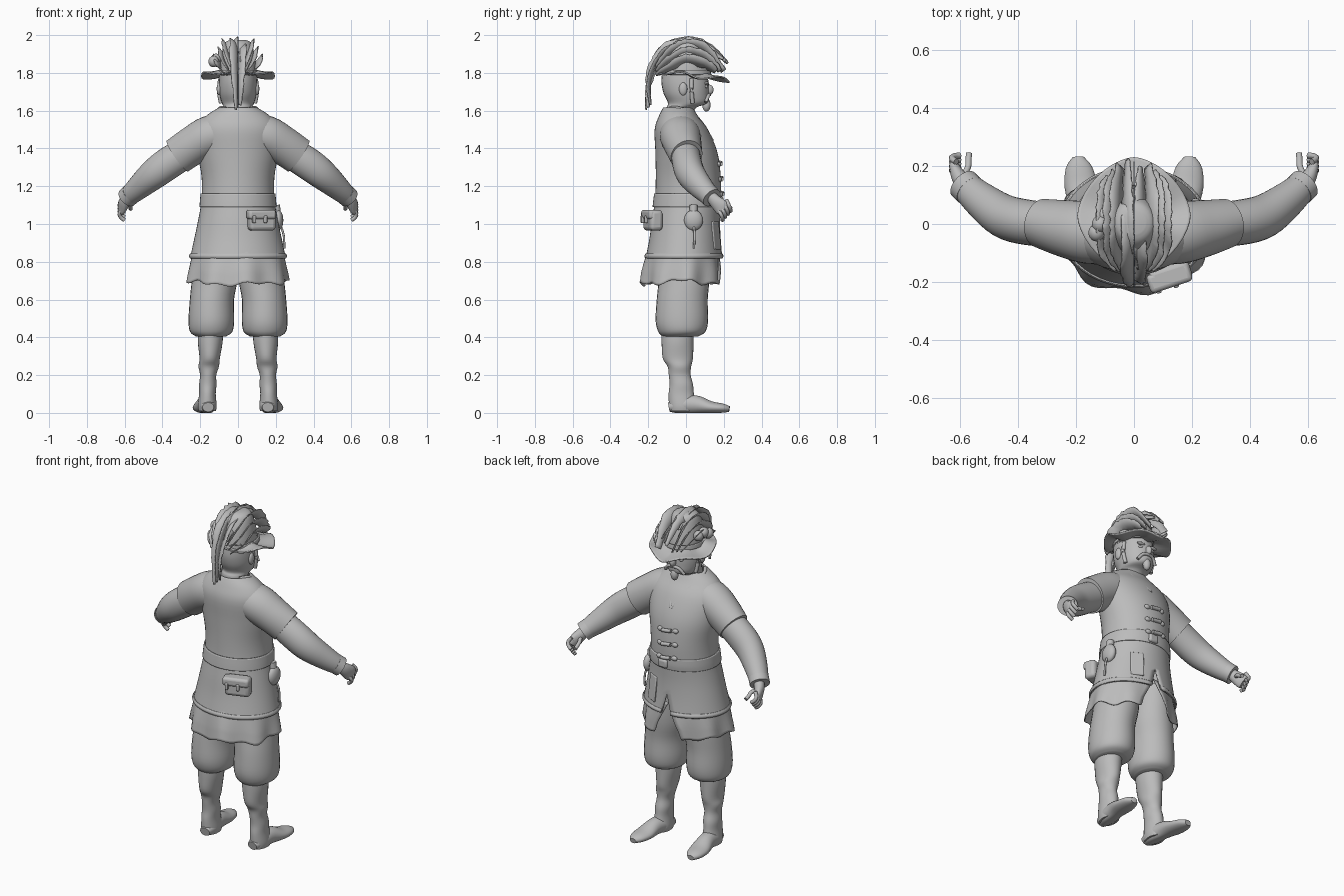
import bpy, bmesh, math, random
from mathutils import Vector

random.seed(4)
if "Cube" in bpy.data.objects:
    bpy.data.objects.remove(bpy.data.objects["Cube"])

GREY = (0.5, 0.5, 0.5, 1)
grey = bpy.data.materials.new("plain grey")
grey.use_nodes = True
grey.diffuse_color = GREY
grey.node_tree.nodes["Principled BSDF"].inputs["Base Color"].default_value = GREY
UP = Vector((0, 0, 1))


def finish(obj, name, angle=50, thick=0):
    obj.name = name
    obj.data.materials.append(grey)
    bpy.ops.object.select_all(action="DESELECT")
    obj.select_set(True)
    bpy.context.view_layer.objects.active = obj
    bpy.ops.object.shade_smooth_by_angle(angle=math.radians(angle))
    if thick:
        mod = obj.modifiers.new("thickness", "SOLIDIFY")
        mod.thickness = thick
        mod.offset = 0
    return obj


def spline(points, steps):
    """Smooth curve through tuples of any length."""
    pts = [points[0]] + list(points) + [points[-1]]
    out = []
    for k in range(1, len(pts) - 2):
        for s in range(steps):
            t = s / steps
            out.append([b + 0.5 * t * (c - a + t * (2 * a - 5 * b + 4 * c - d + t * (3 * (b - c) + d - a)))
                        for a, b, c, d in zip(*pts[k - 1:k + 3])])
    return out + [list(points[-1])]


def mesh_object(name, bm, **kw):
    bmesh.ops.remove_doubles(bm, verts=bm.verts, dist=0.0002)
    bmesh.ops.recalc_face_normals(bm, faces=bm.faces)
    mesh = bpy.data.meshes.new(name)
    bm.to_mesh(mesh)
    bm.free()
    obj = bpy.data.objects.new(name, mesh)
    bpy.context.collection.objects.link(obj)
    return finish(obj, name, **kw)


def loft(name, rings, seg=28, steps=4, along=False, caps=True, gap=None, bend=None, power=1, **kw):
    """Skin elliptical rings (x, y, z, rx, ry), level or square to their path."""
    rings = spline(rings, steps)
    bm = bmesh.new()
    rows = []
    for i, (x, y, z, rx, ry) in enumerate(rings):
        side, other = Vector((1, 0, 0)), Vector((0, 1, 0))
        if along:
            t = Vector(rings[min(i + 1, len(rings) - 1)][:3]) - Vector(rings[max(i - 1, 0)][:3])
            side = t.cross(UP).normalized()
            other = side.cross(t).normalized()
        g = gap(z) if gap else 0
        row = []
        for j in range(seg + 1):
            a = math.pi / 2 + g + j / seg * (2 * math.pi - 2 * g)
            c, s = math.cos(a), math.sin(a)
            c, s = (math.copysign(abs(v) ** power, v) for v in (c, s))
            p = Vector((x, y, z)) + side * rx * c + other * ry * s
            if bend:
                p = bend(p, a)
            row.append(bm.verts.new(p))
        rows.append(row)
    for r0, r1 in zip(rows, rows[1:]):
        for j in range(seg):
            bm.faces.new((r0[j], r0[j + 1], r1[j + 1], r1[j]))
    if caps:
        for row in (rows[0], rows[-1]):
            bm.faces.new(row[:-1])
    return mesh_object(name, bm, **kw)


def tube(name, points, radius, seg=10):
    return loft(name, [(*p, radius, radius) for p in points], seg=seg, along=True)


def ball(name, loc, scale, rot=(0, 0, 0)):
    bpy.ops.mesh.primitive_uv_sphere_add(segments=20, ring_count=12, location=loc, rotation=rot)
    bpy.context.object.scale = scale
    return finish(bpy.context.object, name)


def box(name, loc, size, rot=(0, 0, 0), bevel=0.012):
    bpy.ops.mesh.primitive_cube_add(size=1, location=loc, rotation=rot)
    obj = bpy.context.object
    obj.scale = size
    bpy.ops.object.transform_apply(location=False, rotation=False)
    mod = obj.modifiers.new("rounding", "BEVEL")
    mod.width, mod.segments = bevel, 3
    return finish(obj, name)


def feather(name, path, width, twist):
    """Ragged flat vane along a path, turned about its quill by twist."""
    pts = [Vector(p) for p in spline(path, 6)]
    bm = bmesh.new()
    rows = []
    for i, p in enumerate(pts):
        u = i / (len(pts) - 1)
        t = (pts[min(i + 1, len(pts) - 1)] - pts[max(i - 1, 0)]).normalized()
        across = Vector((1, 0, 0))
        w = across * math.sin(twist) + t.cross(across).normalized() * math.cos(twist)
        half = width * (0.2 + math.sin(math.pi * min(1, 0.12 + u * 0.85))) * random.uniform(0.7, 1)
        rows.append([bm.verts.new(p + w * half * k) for k in (-1, 0, 1)])
    for r0, r1 in zip(rows, rows[1:]):
        for j in range(2):
            bm.faces.new((r0[j], r0[j + 1], r1[j + 1], r1[j]))
    return mesh_object(name, bm, thick=0.005)


# Tunic with a split front, hem trim, belt and ragged undershirt
def tunic_gap(z):
    return max(0, 0.94 - z) * 1.1


loft("tunic", [(0, -.01, .82, .25, .2), (0, -.005, .92, .228, .185), (0, 0, 1.02, .207, .176),
               (0, .01, 1.13, .189, .17), (0, .012, 1.25, .189, .168), (0, .002, 1.38, .21, .16),
               (0, -.025, 1.5, .215, .137), (0, -.04, 1.57, .165, .1), (0, -.042, 1.615, .095, .075)],
     seg=48, caps=False, gap=tunic_gap, thick=.008)
loft("hem_trim", [(0, -.01, .82, .252, .202), (0, -.01, .83, .256, .206), (0, -.01, .842, .25, .2)],
     seg=48, caps=False, gap=tunic_gap, thick=.008)
loft("belt", [(0, .005, 1.09, .2, .178), (0, .008, 1.12, .198, .178), (0, .01, 1.16, .194, .175)],
     seg=48, caps=False, thick=.008)
loft("undershirt", [(0, -.015, .88, .232, .18), (0, -.02, .78, .25, .2), (0, -.025, .7, .264, .21)],
     seg=60, caps=False, gap=lambda z: max(0, .88 - z) * 2, thick=.005,
     bend=lambda p, a: p + Vector((math.cos(a), math.sin(a), math.sin(a * 3) * 1.2))
     * .012 * math.sin(a * 8) * (.88 - p.z) / .18 - UP * (.02 * abs(math.sin(a)) * (p.z < .72)))

# Front toggles, neckline and hanging flap
for n, z in enumerate((1.16, 1.24, 1.32)):
    y = .186 - n * .005
    for s in (-1, 1):
        ball(f"toggle_knot_{n}", (s * .05, y - .004, z - s * .004), (.018, .012, .014))
        box(f"toggle_loop_{n}", (s * .03, y - .002, z - s * .002), (.045, .014, .012), bevel=.005)
    tube(f"toggle_peg_{n}", [(-.03, y + .008, z + .004), (.03, y + .008, z - .004)], .011)
box("belt_knot", (.02, .187, 1.12), (.06, .025, .05))
for s in (-1, 1):
    tube("collar_edge", [(s * .07, -.085, 1.615), (s * .098, -.03, 1.61), (s * .075, .045, 1.565),
                         (s * .04, .095, 1.51), (0, .138, 1.44)], .01)
box("front_flap", (.11, .158, .94), (.075, .014, .15), rot=(.1, 0, -.5))

# Back pouch with flap and studs, side purse with strap
box("back_pouch", (.125, -.175, 1.02), (.145, .07, .11), rot=(0, 0, .32), bevel=.02)
box("pouch_flap", (.122, -.186, 1.05), (.152, .066, .05), rot=(0, 0, .32), bevel=.015)
for x in (.085, .145):
    box("pouch_stud", (x, -.23 + (x - .085) * .33, 1.025), (.018, .018, .04), rot=(0, 0, .32), bevel=.005)
ball("side_purse", (.212, .04, 1.02), (.028, .05, .055))
tube("purse_neck", [(.205, .04, 1.06), (.2, .04, 1.1)], .022)
tube("purse_strap", [(.222, .04, 1.0), (.242, .045, .94), (.245, .042, .87)], .006, seg=8)

# Arms, hands, legs and feet, one set on each side
for s, side in ((1, "left"), (-1, "right")):
    def m(points):
        return [(s * p[0], *p[1:]) for p in points]

    loft(f"sleeve_{side}", m([(.05, -.035, 1.485, .1, .1), (.15, -.03, 1.465, .108, .108),
                              (.24, -.015, 1.415, .098, .103), (.32, .003, 1.36, .085, .1)]), along=True)
    loft(f"forearm_{side}", m([(.26, -.005, 1.39, .075, .082), (.37, .006, 1.32, .078, .086),
                               (.45, .028, 1.26, .075, .08), (.53, .085, 1.19, .062, .064),
                               (.585, .135, 1.14, .05, .05)]), along=True)
    loft(f"cuff_{side}", m([(.565, .115, 1.16, .056, .055), (.588, .137, 1.138, .056, .054)]), along=True)
    loft(f"palm_{side}", m([(.575, .13, 1.15, .03, .03), (.598, .155, 1.12, .028, .036),
                            (.614, .185, 1.09, .02, .042), (.618, .2, 1.072, .015, .036)]), seg=16, along=True)
    for f in range(4):
        y, z = .172 + f * .014, 1.058 + f * .016
        tube(f"finger_{f}_{side}", m([(.612, y, z + .02), (.627, y + .012, z - .005),
                                      (.618, y + .02, z - .025), (.6, y + .022, z - .038)]), .0105)
    tube(f"thumb_{side}", m([(.59, .16, 1.115), (.572, .195, 1.105), (.57, .22, 1.09), (.568, .243, 1.08)]), .011)

    loft(f"breeches_{side}", m([(.11, -.01, .9, .105, .14), (.122, -.01, .72, .12, .135),
                                (.138, -.02, .6, .117, .135), (.141, -.022, .49, .121, .139),
                                (.142, -.022, .43, .112, .125), (.143, -.03, .405, .08, .095)]))
    loft(f"boot_{side}", m([(.145, -.045, .43, .066, .085), (.147, -.045, .37, .065, .084),
                            (.15, -.043, .29, .054, .08), (.155, -.035, .245, .054, .062),
                            (.158, -.033, .2, .043, .058), (.16, -.025, .15, .046, .062),
                            (.162, -.025, .1, .044, .067), (.163, -.018, .04, .05, .072),
                            (.163, -.018, .01, .046, .068)]))
    loft(f"foot_{side}", m([(.158, -.09, .03, .03, .025), (.162, -.03, .04, .048, .045),
                            (.172, .05, .045, .047, .048), (.183, .13, .03, .056, .032),
                            (.19, .195, .025, .045, .024), (.192, .23, .02, .02, .015)]), along=True,
         bend=lambda p, a: Vector((p.x, p.y, max(0, p.z))))

# Head and face
loft("head", [(0, -.04, 1.56, .07, .065), (0, -.025, 1.615, .074, .078), (0, .01, 1.64, .085, .105),
              (0, .002, 1.69, .098, .12), (0, -.005, 1.75, .1, .125), (0, -.01, 1.82, .095, .115)])
ball("nose", (0, .122, 1.71), (.017, .024, .028))
ball("beard", (0, .108, 1.63), (.022, .022, .035))
for s in (-1, 1):
    ball("ear", (s * .1, -.015, 1.715), (.013, .022, .034))
    ball("brow", (s * .04, .11, 1.745), (.028, .012, .009))
    ball("eye", (s * .04, .104, 1.727), (.014, .012, .009))
    tube("moustache", [(0, .125, 1.685), (s * .035, .118, 1.678), (s * .062, .105, 1.645)], .009)
    tube("hair_lock", [(s * .095, .03, 1.77), (s * .1, .03, 1.7), (s * .09, .035, 1.64)], .011)

# Hat with a dipping brim
loft("hat_brim", [(0, 0, 1.80, .092, .11), (0, .015, 1.79, .14, .16), (0, .03, 1.79, .195, .2)],
     seg=40, caps=False, power=1.2, thick=.008,
     bend=lambda p, a: p - UP * (.12 * p.y + .012 * math.sin(a * 5)))
loft("hat_crown", [(0, 0, 1.785, .1, .125), (0, 0, 1.84, .097, .118), (0, 0, 1.91, .085, .098),
                   (0, .005, 1.96, .068, .07), (0, .005, 1.975, .04, .04)])
loft("hat_band", [(0, 0, 1.79, .107, .13), (0, 0, 1.815, .105, .127)], caps=False, thick=.008)
for n in range(3):
    ball("hat_puff", (-.105 - .012 * n, .03 - .03 * n, 1.86 + .012 * (n % 2)), (.028, .03, .03))

# Plumes arching over the hat to the back and front
for n in range(3):
    x = (n - 1) * .022
    d = n * .012
    feather(f"back_plume_{n}", [(x, .1, 1.9), (x, .02, 1.965 - d), (x, -.09, 1.955 - d), (x, -.165, 1.87 - d),
                                (x * .7, -.198, 1.74), (x * .5, -.212 + d, 1.605 + d)], .026, n - 1)
    feather(f"front_plume_{n}", [(x, -.15, 1.83 + d), (x, -.07, 1.945 - d), (x, .03, 1.972 - d),
                                 (x, .13, 1.935 - d), (x, .222 - d, 1.85 + d)], .028, (n - 1) * .8)
for s in (-1, 1):
    for n in range(3):
        x = s * (.06 + .022 * n)
        z = 1.95 - n * .04
        feather(f"side_plume_{n}", [(x * .8, .2 - n * .02, 1.81), (x, .1, z - .02), (x, 0, z),
                                    (x, -.09, z - .04), (x * .6, -.16, 1.83 - n * .02)], .035, s * .7)
